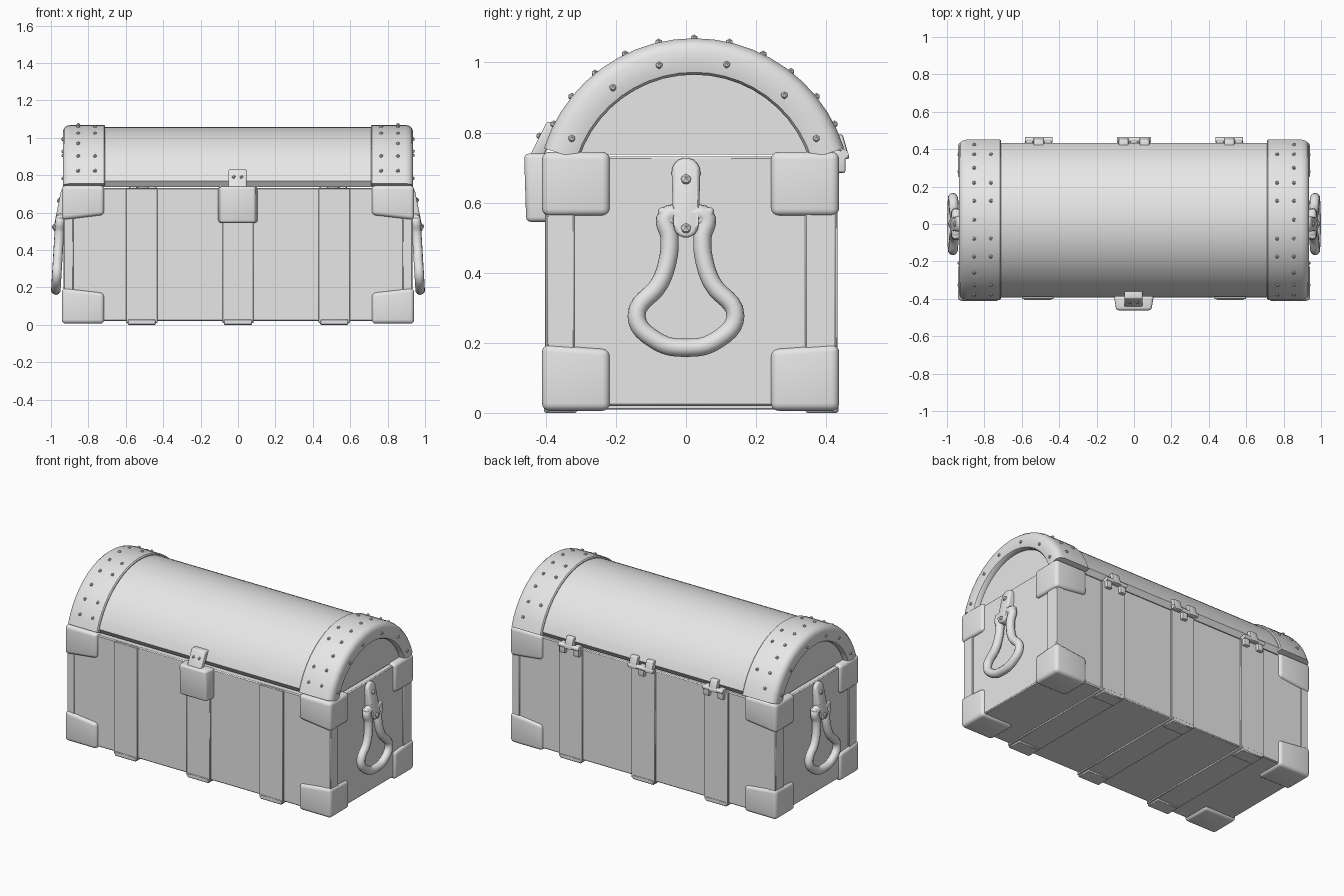
import bpy, bmesh, math
from mathutils import Vector

if "Cube" in bpy.data.objects:
    bpy.data.objects.remove(bpy.data.objects["Cube"])

grey = bpy.data.materials.new("chest_grey")
grey.diffuse_color = (0.8, 0.8, 0.8, 1)
grey.use_nodes = True
grey.node_tree.nodes["Principled BSDF"].inputs["Base Color"].default_value = grey.diffuse_color


def finish(name, bm, angle=40):
    bmesh.ops.recalc_face_normals(bm, faces=bm.faces)
    me = bpy.data.meshes.new(name)
    bm.to_mesh(me)
    bm.free()
    me.materials.append(grey)
    ob = bpy.data.objects.new(name, me)
    bpy.context.collection.objects.link(ob)
    bpy.ops.object.select_all(action='DESELECT')
    ob.select_set(True)
    bpy.context.view_layer.objects.active = ob
    bpy.ops.object.shade_smooth_by_angle(angle=math.radians(angle))
    return ob


def box(name, x, y, z, bevel=0.0, fn=None, seg=3):
    """Box from (min, max) ranges, reshaped by fn(v), then rounded."""
    bm = bmesh.new()
    bmesh.ops.create_cube(bm, size=1)
    for v in bm.verts:
        c = [r[0] if k < 0 else r[1] for k, r in zip(v.co, (x, y, z))]
        v.co = fn(*c) if fn else c
    if bevel:
        bmesh.ops.bevel(bm, geom=bm.edges[:], offset=bevel, segments=seg,
                        profile=0.5, affect='EDGES', clamp_overlap=True)
    return finish(name, bm)


def skin(name, rings, bevel=0.0, angle=40):
    """Closed rings of points joined in order and capped at both ends."""
    bm = bmesh.new()
    vs = [[bm.verts.new(p) for p in r] for r in rings]
    n = len(rings[0])
    for a, b in zip(vs, vs[1:]):
        for i in range(n):
            j = (i + 1) % n
            bm.faces.new((a[i], a[j], b[j], b[i]))
    caps = [bm.faces.new(vs[0]), bm.faces.new(vs[-1])]
    if bevel:
        edges = list(caps[1].edges)
        bmesh.ops.bevel(bm, geom=edges, offset=bevel, segments=3,
                        profile=0.5, affect='EDGES', clamp_overlap=True)
    return finish(name, bm, angle)


def nails(name, points, r=0.011):
    bm = bmesh.new()
    for p in points:
        ball = bmesh.ops.create_icosphere(bm, subdivisions=1, radius=r)
        bmesh.ops.translate(bm, verts=ball['verts'], vec=Vector(p))
    finish(name, bm, 20)


LY, LZ = 0.023, 0.62            # axis of the rounded lid


def on_lid(x, r, deg):
    a = math.radians(deg)
    return (x, LY + r * math.cos(a), LZ + r * math.sin(a))


# Body
box("body", (-0.925, 0.925), (-0.393, 0.423), (0.02, 0.732), 0.006, seg=1)

# Straps round front, back and bottom
for i, c in enumerate((-0.515, 0, 0.515)):
    xs = (c - 0.084, c + 0.084)
    box(f"front_strap_{i}", xs, (-0.402, -0.38), (0.01, 0.73), 0.003, seg=1)
    box(f"back_strap_{i}", xs, (0.41, 0.433), (0.01, 0.73), 0.003, seg=1)
    box(f"bottom_strap_{i}", xs, (-0.39, 0.42), (0.01, 0.03), 0.003, seg=1)
    xt = (c - 0.076, c + 0.076)
    box(f"front_strap_foot_{i}", xt, (-0.405, -0.31), (0, 0.03), 0.005, seg=1)
    box(f"back_strap_foot_{i}", xt, (0.34, 0.435), (0, 0.03), 0.005, seg=1)

# Corner posts and corner brackets
for s in (-1, 1):
    for f, (y0, y1) in enumerate(((-0.397, -0.318), (0.34, 0.427))):
        xs = sorted((s * 0.88, s * 0.932))
        box(f"corner_post_{s}_{f}", xs, (y0, y1), (0.03, 0.725), 0.004, seg=1)
    for f, ys in enumerate(((-0.411, -0.217), (0.242, 0.437))):
        for t, zs in enumerate(((0.006, 0.198), (0.56, 0.745))):
            def taper(x, y, z, t=t):
                d = (0.026 if abs(x) < 0.8 else 0) + (0.014 if abs(y) < 0.3 else 0)
                if t == 0 and z > 0.1:
                    z -= d
                if t == 1 and z < 0.6:
                    z += d if abs(x) < 0.8 else 0
                return (x, y, z)
            box(f"corner_bracket_{s}_{f}_{t}", sorted((s * 0.715, s * 0.942)),
                ys, zs, 0.022, taper, 4)

# Lid barrel with tucked-in lower lip
arc = [on_lid(0, 0.437, 20 + 140 * i / 32)[1:] for i in range(33)]
prof = [(LY + 0.39, 0.738)] + arc + [(LY - 0.39, 0.738)]
skin("lid_barrel", [[(x, y, z) for y, z in prof] for x in (-0.9, 0.9)])

# Lid end bands, rounded towards the outside
section = [(0.71, 0.42), (0.71, 0.443), (0.716, 0.449), (0.895, 0.449),
           (0.915, 0.444), (0.929, 0.433), (0.936, 0.415), (0.936, 0.375),
           (0.931, 0.352), (0.92, 0.345), (0.88, 0.345)]
for s in (-1, 1):
    skin(f"lid_band_{s}", [[on_lid(s * x, r, 17.5 + 145 * i / 20) for x, r in section]
                           for i in range(21)])

# Nails on the bands
pts = []
for s in (-1, 1):
    for a in (27, 39, 52, 64, 77, 90, 103, 116, 129, 141, 153):
        pts.append(on_lid(s * 0.855, 0.449, a))
    for a in (39, 64, 77, 103, 116, 141, 153):
        pts.append(on_lid(s * 0.765, 0.449, a))
    for a in (25, 48, 76, 105, 127, 155):
        pts.append(on_lid(s * 0.935, 0.385, a))
nails("band_nails", pts)


# Front lock box and tilted hasp
def lock_shape(x, y, z):
    k = 0.88 if y < -0.42 else 1.0
    return (x * k, y + (0.006 if z < 0.6 and y < -0.42 else 0), z)


box("lock_box", (-0.108, 0.106), (-0.462, -0.38), (0.545, 0.74), 0.014, lock_shape)
box("hasp", (-0.052, 0.046), (-0.445, -0.405), (0.735, 0.83), 0.007,
    lambda x, y, z: (x, y + (z - 0.735) * 0.5, z))
nails("hasp_nails", [(-0.023, -0.418, 0.79), (0.018, -0.418, 0.79)], 0.01)

# Back hinges
for i, c in enumerate((-0.51, 0, 0.51)):
    w = 0.09 if i == 1 else 0.073
    ring = [(0.45 + 0.014 * math.cos(k * math.pi / 5),
             0.738 + 0.014 * math.sin(k * math.pi / 5)) for k in range(10)]
    skin(f"hinge_pin_{i}", [[(c + sx * w, y, z) for y, z in ring] for sx in (-1, 1)])
    up, down = ((-0.056, 0.056), (0,)) if i == 1 else ((0,), (-0.05, 0.05))
    for k, d in enumerate(up):
        box(f"hinge_upper_leaf_{i}_{k}", (c + d - 0.027, c + d + 0.027),
            (0.43, 0.467), (0.725, 0.795), 0.006,
            lambda x, y, z: (x, y - (0.02 if z > 0.76 else 0), z), 2)
    for k, d in enumerate(down):
        box(f"hinge_lower_leaf_{i}_{k}", (c + d - 0.02, c + d + 0.02),
            (0.41, 0.455), (0.685, 0.75), 0.006, None, 2)

# Side handles: hanging ring and the tab that holds it
half = [(0.055, 0.562), (0.047, 0.50), (0.051, 0.44), (0.075, 0.37),
        (0.141, 0.277), (0.085, 0.206)]
loop = [(0, 0.562)] + half + [(0, 0.186)] + [(-y, z) for y, z in half[::-1]]
for s in (-1, 1):
    cu = bpy.data.curves.new("handle", 'CURVE')
    cu.dimensions = '3D'
    cu.bevel_depth = 0.026
    cu.bevel_resolution = 3
    cu.resolution_u = 6
    sp = cu.splines.new('BEZIER')
    sp.bezier_points.add(len(loop) - 1)
    for bp, (y, z) in zip(sp.bezier_points, loop):
        bp.co = (s * (0.95 + (0.585 - z) * 0.06), y, z)
        bp.handle_left_type = bp.handle_right_type = 'AUTO'
    sp.use_cyclic_u = True
    cu.materials.append(grey)
    ob = bpy.data.objects.new(f"handle_ring_{s}", cu)
    bpy.context.collection.objects.link(ob)
    bpy.ops.object.select_all(action='DESELECT')
    ob.select_set(True)
    bpy.context.view_layer.objects.active = ob
    bpy.ops.object.convert(target='MESH')
    bpy.ops.object.shade_smooth_by_angle(angle=math.radians(50))

    # Ends of the ring
    for e in (-1, 1):
        box(f"handle_end_{s}_{e}", sorted((s * 0.93, s * 0.972)),
            sorted((e * 0.03, e * 0.082)), (0.535, 0.586), 0.012,
            lambda x, y, z: (x, y * (0.86 if z < 0.56 and abs(y) > 0.05 else 1), z))

    outline = [(0.041 * math.cos(math.radians(a)), 0.687 + 0.041 * math.sin(math.radians(a)))
               for a in range(0, 181, 20)]
    outline += [(0.036 * math.cos(math.radians(a)), 0.536 + 0.036 * math.sin(math.radians(a)))
                for a in range(180, 361, 20)]
    skin(f"handle_tab_{s}",
         [[(s * 0.915, y, z) for y, z in outline],
          [(s * (0.944 + 0.2 * (0.728 - z)), y, z) for y, z in outline]], 0.012)
    nails(f"handle_nails_{s}", [(s * 0.953, 0, 0.665), (s * 0.98, 0, 0.525)], 0.017)
